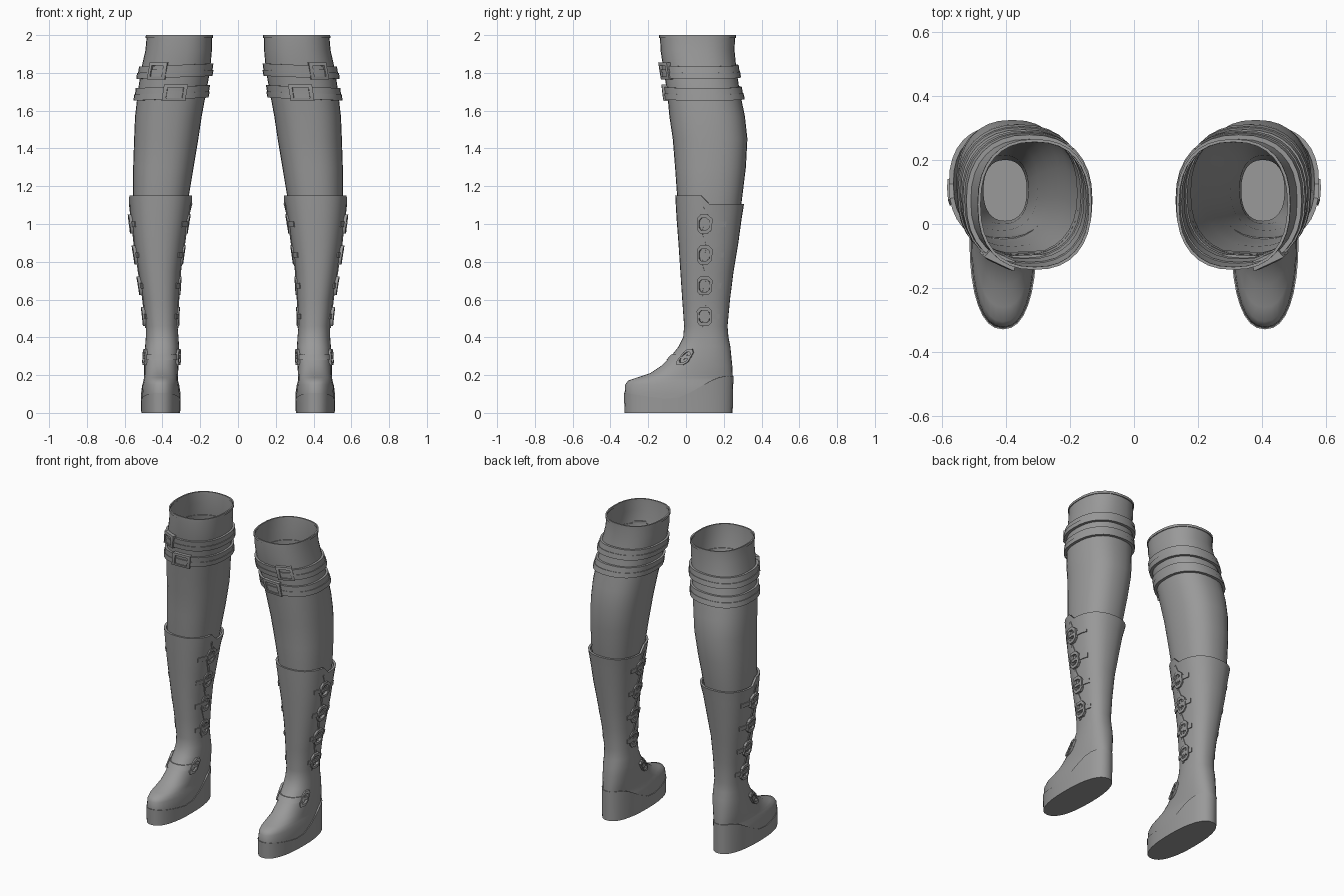
import bpy, bmesh
from math import sin, cos, pi, asin, radians, copysign

cube = bpy.data.objects.get("Cube")
if cube:
    bpy.data.objects.remove(cube)

grey = bpy.data.materials.new("grey_leather")
grey.use_nodes = True
grey.diffuse_color = (0.32, 0.32, 0.32, 1)
grey.node_tree.nodes["Principled BSDF"].inputs["Base Color"].default_value = (0.32, 0.32, 0.32, 1)

N = 32
POWER = 2.35
# Horizontal sections: height, x min, x max, y min, y max
THIGH = [
    (0.42, .335, .47, .01, .20), (0.62, .33, .49, 0, .215), (0.9, .30, .53, -.02, .26),
    (1.12, .265, .555, -.045, .295), (1.3, .235, .555, -.058, .317),
    (1.45, .21, .55, -.07, .325), (1.57, .192, .545, -.088, .312),
    (1.7, .168, .53, -.10, .285), (1.81, .148, .515, -.118, .268),
    (1.92, .138, .49, -.135, .257), (2.0, .137, .483, -.138, .26)]
BOOT = [
    (0.03, .308, .51, -.323, .245), (0.1, .308, .51, -.325, .247),
    (0.15, .312, .506, -.322, .25), (0.172, .318, .5, -.305, .248),
    (0.187, .318, .498, -.26, .248), (0.21, .317, .497, -.19, .247),
    (0.25, .315, .497, -.13, .245), (0.3, .312, .495, -.08, .24),
    (0.35, .312, .492, -.04, .235), (0.4, .315, .488, -.015, .225),
    (0.46, .32, .488, -.01, .22), (0.6, .315, .503, -.02, .233),
    (0.75, .305, .527, -.03, .252), (0.9, .283, .55, -.04, .277),
    (1.03, .262, .566, -.05, .295), (1.15, .242, .578, -.057, .307)]


def section(table, z):
    """Centre and half sizes of a section at height z."""
    z = min(max(z, table[0][0]), table[-1][0])
    for a, b in zip(table, table[1:]):
        if z <= b[0]:
            t = (z - a[0]) / (b[0] - a[0])
            x0, x1, y0, y1 = (p + (q - p) * t for p, q in zip(a[1:], b[1:]))
            return (x0 + x1) / 2, (x1 - x0) / 2, (y0 + y1) / 2, (y1 - y0) / 2


def spot(table, a, z, off=0.0):
    """Point on the surface at angle a and height z, pushed out by off."""
    cx, hx, cy, hy = section(table, z)
    c, s = cos(a), sin(a)
    return (cx + hx * copysign(abs(c) ** (2 / POWER), c) + off * c,
            cy + hy * copysign(abs(s) ** (2 / POWER), s) + off * s, z)


def angle_at(table, y, z, side):
    """Angle where the outer (1) or inner (-1) side crosses depth y."""
    _, _, cy, hy = section(table, z)
    s = max(-1, min(1, (y - cy) / hy))
    a = asin(copysign(abs(s) ** (POWER / 2), s))
    return a if side > 0 else pi - a


def loft(name, rows, ring=True, loop=False, caps=(), fix=False):
    """Skin rows of points, mirrored to the other leg."""
    bm = bmesh.new()
    v = [[bm.verts.new(p) for p in r] for r in rows]
    n, m = len(v), len(v[0])
    for i in range(n if loop else n - 1):
        for j in range(m if ring else m - 1):
            k, l = (i + 1) % n, (j + 1) % m
            bm.faces.new((v[i][j], v[i][l], v[k][l], v[k][j]))
    for c in caps:
        bm.faces.new(v[c][::-1] if c == 0 else v[c])
    if fix:
        bmesh.ops.recalc_face_normals(bm, faces=bm.faces)
    me = bpy.data.meshes.new(name)
    bm.to_mesh(me)
    bm.free()
    me.materials.append(grey)
    ob = bpy.data.objects.new(name, me)
    bpy.context.collection.objects.link(ob)
    ob.modifiers.new("both_legs", "MIRROR").use_mirror_merge = False
    bpy.ops.object.select_all(action="DESELECT")
    ob.select_set(True)
    bpy.context.view_layer.objects.active = ob
    bpy.ops.object.shade_smooth_by_angle(angle=radians(40))
    return ob


def band(name, table, z0, z1, a0, a1, off, tilt=0.0):
    """Strap lying on the surface between two angles."""
    full = a1 - a0 > 6.28
    steps = N if full else max(3, int((a1 - a0) * 5))
    rows = []
    for i in range(steps if full else steps + 1):
        a = a0 + (a1 - a0) * i / steps
        t = tilt * cos(a)
        rows.append([spot(table, a, z + t, o) for z, o in
                     ((z0, -.004), (z0, off), (z1, off), (z1, -.004))])
    return loft(name, rows, loop=full, caps=() if full else (0, -1), fix=True)


def buckle(name, table, a, z, shape, w, h, off, lean=0.0):
    """Raised frame with a cross bar, following the surface."""
    w /= section(table, z)[3]
    rows = []
    for u, v in shape:
        rows.append([spot(table, a + w * u * s + lean * v * h * s, z + h * v * s, o)
                     for s, o in ((1, -.004), (1, off), (.65, off), (.65, -.004))])
    loft(name, rows, loop=True, fix=True)
    band(name + "_bar", table, z - .008, z + .008, a - w, a + w, off * .8)


def ring_at(table, z, off=0.0):
    return [spot(table, 2 * pi * j / N, z, off) for j in range(N)]


# Thigh tube, open at the top and running down inside the boot
loft("thigh_upper", [ring_at(THIGH, r[0]) for r in THIGH])
band("top_rim", THIGH, 1.985, 2.0, 0, 2 * pi, .005)


# Boot shaft and foot, with a stepped cuff that is lower at the back
def cuff(points):
    return [(x, y, z - (.045 if y > .09 else 0)) for x, y, z in points]


rows = [ring_at(BOOT, r[0]) for r in BOOT[:-1]]
rows += [cuff(ring_at(BOOT, 1.15)), cuff(ring_at(BOOT, 1.15, -.014)), ring_at(BOOT, 1.03, -.014)]
loft("boot_shaft_and_foot", rows)


# Wedge sole, rising to the heel
def sole_top(y):
    t = min(max((y + .08) / .3, 0), 1)
    return .075 + .12 * t * t * (3 - 2 * t) + .03 * min(max((-y - .12) / .2, 0), 1)


base = ring_at(BOOT, .03, .002)
edge = ring_at(BOOT, .1, .004)
lip = ring_at(BOOT, .1, -.012)
loft("wedge_sole", [[(x, y, 0) for x, y, _ in base],
                    [(x, y, sole_top(y)) for x, y, _ in edge],
                    [(x, y, sole_top(y)) for x, y, _ in lip]], caps=(0,))

# Two thigh straps, each with a raised middle stripe and a square buckle
SQUARE = ((-1, -1), (1, -1), (1, 1), (-1, 1))
for label, z, a in (("upper", 1.81, radians(-64)), ("lower", 1.695, radians(-94))):
    band(label + "_thigh_strap", THIGH, z - .034, z + .032, 0, 2 * pi, .014, -.008)
    band(label + "_thigh_strap_stripe", THIGH, z - .034, z - .002, 0, 2 * pi, .018, -.008)
    buckle(label + "_thigh_buckle", THIGH, a, z, SQUARE, .05, .044, .026)

# Side fastenings on the shaft: wavy seam, small straps and long buckles
OCTAGON = ((-.5, -1), (.5, -1), (1, -.6), (1, .6), (.5, 1), (-.5, 1), (-1, .6), (-1, -.6))
for label, side in (("outer", 1), ("inner", -1)):
    seam = []
    for i in range(33):
        z = .45 + .65 * i / 32
        y = .09 + .01 * sin((z - .51) * 2 * pi / .163)
        a, b = (angle_at(BOOT, y + d, z, side) for d in (-.007, .007))
        seam.append([spot(BOOT, t, z, o) for t, o in ((a, -.004), (a, .004), (b, .004), (b, -.004))])
    loft(label + "_seam", seam, caps=(0, -1), fix=True)
    for i in range(4):
        z = .51 + .163 * i
        a = angle_at(BOOT, .095, z, side)
        band(f"{label}_lace_strap_{i + 1}", BOOT, z - .014, z + .014, a - .45, a + .6, .006)
        buckle(f"{label}_lace_buckle_{i + 1}", BOOT, a, z, OCTAGON, .03, .05,
               .016 if side > 0 else .009)
    # Leaning buckle beside the ankle
    a = angle_at(BOOT, 0, .295, side)
    buckle(label + "_foot_buckle", BOOT, a, .295, OCTAGON, .03, .042, .014)

# Strap across the instep, between the two foot buckles
band("instep_strap", BOOT, .28, .31, angle_at(BOOT, 0, .295, -1) - 2 * pi,
     angle_at(BOOT, 0, .295, 1), .006)
